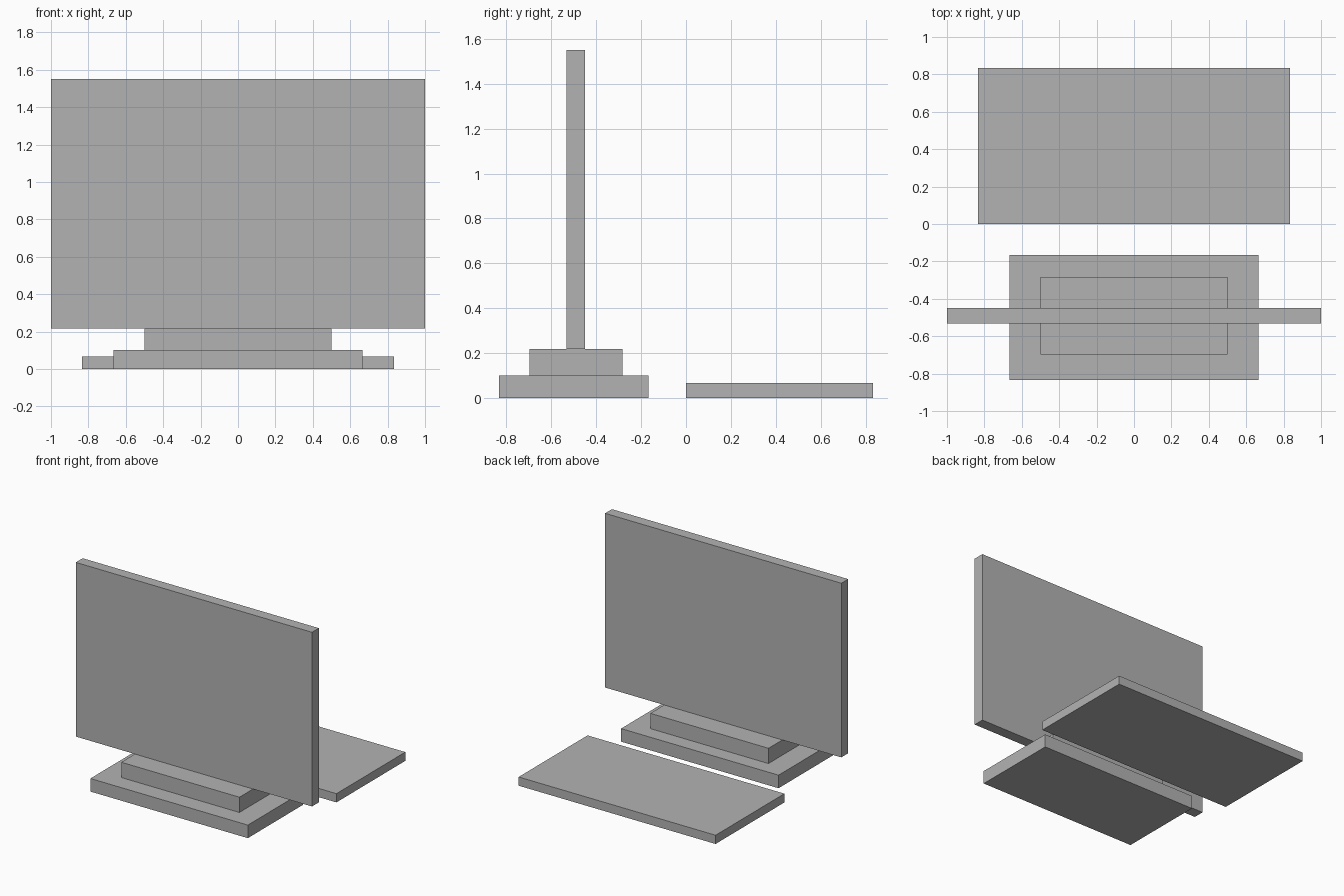
import bpy

cube = bpy.data.objects.get("Cube")
if cube:
    bpy.data.objects.remove(cube, do_unlink=True)

GREY = (0.45, 0.45, 0.45, 1.0)
grey = bpy.data.materials.new("plain grey")
grey.use_nodes = True
grey.diffuse_color = GREY
grey.node_tree.nodes["Principled BSDF"].inputs["Base Color"].default_value = GREY


def box(name, width, y_range, z_range):
    """Add a flat-sided box centred on x, spanning the given y and z ranges."""
    (y0, y1), (z0, z1) = y_range, z_range
    bpy.ops.mesh.primitive_cube_add(size=1, location=(0, (y0 + y1) / 2, (z0 + z1) / 2))
    part = bpy.context.object
    part.name = part.data.name = name
    part.scale = (width, y1 - y0, z1 - z0)
    bpy.ops.object.transform_apply(location=False, rotation=False, scale=True)
    part.data.materials.append(grey)
    return part


# Monitor: stepped stand with an upright panel
box("stand_base", 1.333, (-0.833, -0.167), (0, 0.1))
box("stand_block", 1.0, (-0.697, -0.283), (0.1, 0.217))
box("screen_panel", 2.0, (-0.533, -0.45), (0.217, 1.55))

# Keyboard slab lying behind the stand
box("keyboard", 1.667, (0, 0.833), (0, 0.067))
